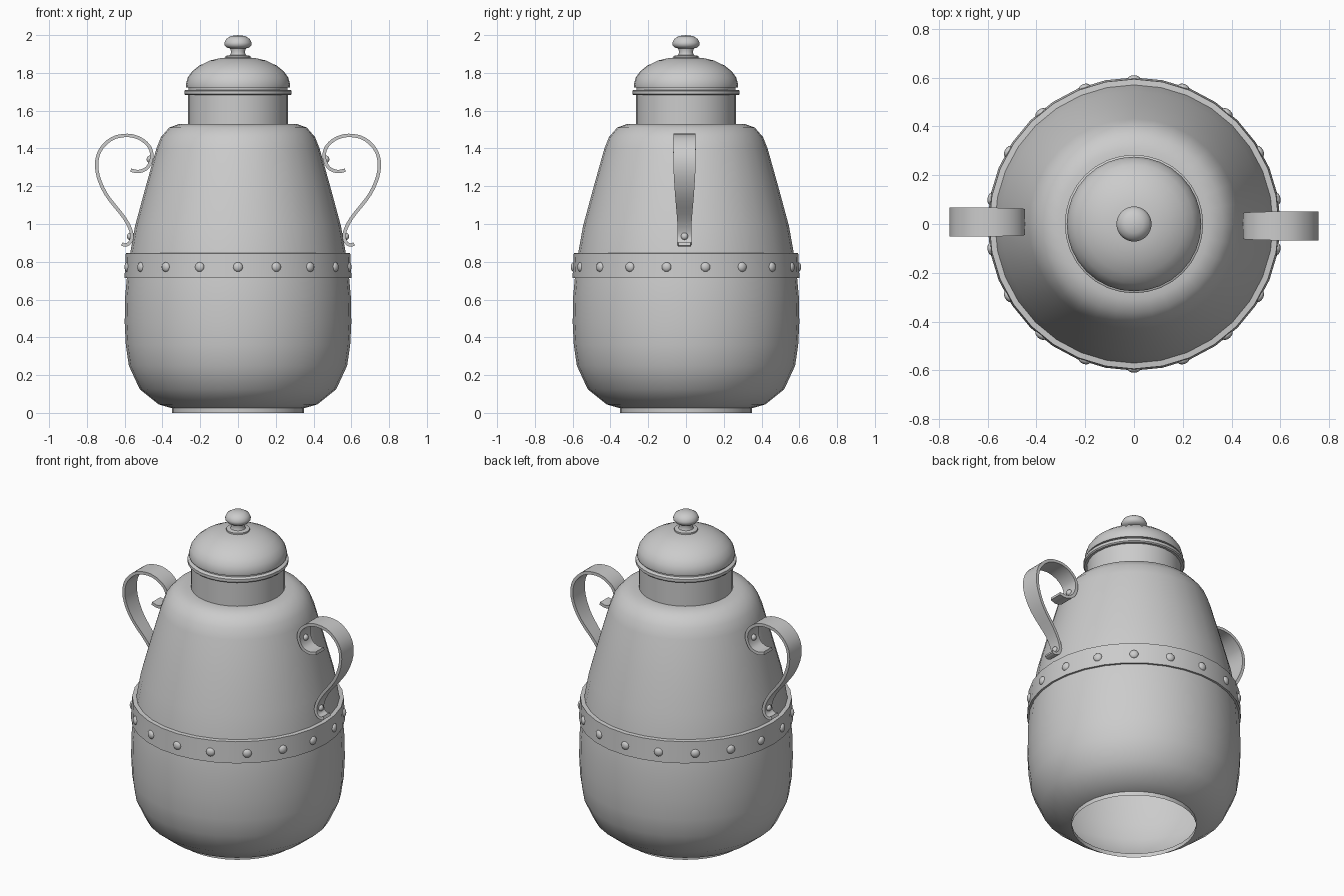
import bpy, bmesh, math
from mathutils import Vector, Matrix

if "Cube" in bpy.data.objects:
    bpy.data.objects.remove(bpy.data.objects["Cube"])

SEGS = 32


def finish(bm, name, angle=40):
    bmesh.ops.recalc_face_normals(bm, faces=bm.faces)
    mesh = bpy.data.meshes.new(name)
    bm.to_mesh(mesh)
    bm.free()
    ob = bpy.data.objects.new(name, mesh)
    bpy.context.collection.objects.link(ob)
    bpy.ops.object.select_all(action='DESELECT')
    bpy.context.view_layer.objects.active = ob
    ob.select_set(True)
    bpy.ops.object.shade_smooth_by_angle(angle=math.radians(angle))
    return ob


def lathe(name, profile, closed=False, angle=40):
    """Spin an (r, z) profile around the z axis."""
    bm = bmesh.new()
    vs = [bm.verts.new((r, 0, z)) for r, z in profile]
    pairs = list(zip(vs, vs[1:])) + ([(vs[-1], vs[0])] if closed else [])
    edges = [bm.edges.new(p) for p in pairs]
    bmesh.ops.spin(bm, geom=vs + edges, cent=(0, 0, 0), axis=(0, 0, 1),
                   angle=math.tau, steps=SEGS, use_duplicate=False)
    bmesh.ops.remove_doubles(bm, verts=bm.verts, dist=1e-4)
    return finish(bm, name, angle)


def smooth_path(pts, steps=4):
    """Catmull-Rom interpolation of (x, z, width) points."""
    p = [Vector(q) for q in pts]
    p = [2 * p[0] - p[1]] + p + [2 * p[-1] - p[-2]]
    out = []
    for a, b, c, d in zip(p, p[1:], p[2:], p[3:]):
        for i in range(steps):
            t = i / steps
            out.append(0.5 * (2 * b + (c - a) * t + (2 * a - 5 * b + 4 * c - d) * t * t
                              + (3 * b - a - 3 * c + d) * t ** 3))
    return out + [p[-2]]


def rivet(bm, loc, radius, depth, outward):
    """Flattened ball whose short axis follows the outward direction."""
    rot = Vector(outward).to_track_quat('Z', 'Y').to_matrix().to_4x4()
    mat = Matrix.Translation(loc) @ rot @ Matrix.Diagonal((radius, radius, depth, 1))
    bmesh.ops.create_uvsphere(bm, u_segments=12, v_segments=8, radius=1, matrix=mat)


# body with open underside and neck
lathe("jar_body", [(.35, 0), (.35, .025), (.42, .045), (.52, .125), (.578, .25), (.594, .36),
                   (.6, .48), (.597, .62), (.588, .72), (.57, .85), (.545, .99), (.488, 1.2),
                   (.432, 1.4), (.408, 1.46), (.365, 1.51), (.31, 1.53), (.264, 1.53),
                   (.264, 1.69)])

# riveted band
lathe("waist_band", [(.575, .714), (.601, .714), (.594, .845), (.56, .848)], closed=True)
bm = bmesh.new()
for i in range(18):
    a = math.tau * i / 18 - math.pi / 2
    d = Vector((math.cos(a), math.sin(a), 0))
    rivet(bm, d * .594 + Vector((0, 0, .772)), .026, .016, d)
finish(bm, "band_rivets")

# lid with rim, dome and knob
lathe("lid_rim", [(.2, 1.682), (.278, 1.682), (.284, 1.688), (.284, 1.705), (.278, 1.71),
                  (.2, 1.71)], closed=True)
lathe("lid_dome", [(.262, 1.705), (.262, 1.722), (.274, 1.722), (.276, 1.74), (.266, 1.775),
                   (.243, 1.808), (.205, 1.838), (.15, 1.865), (.09, 1.879), (0, 1.885)])
lathe("lid_knob", [(.066, 1.875), (.066, 1.89), (.042, 1.894), (.036, 1.91), (.042, 1.93),
                   (.06, 1.934), (.071, 1.946), (.072, 1.96), (.062, 1.98), (.038, 1.995),
                   (0, 2.0)], angle=60)

# scrolled strap handles: path points are x, z, width
PATH = [(.615, .895, .065), (.595, .889, .07), (.57, .905, .072), (.563, .95, .072),
        (.6, 1.03, .078), (.7, 1.16, .1), (.746, 1.28, .115), (.735, 1.38, .119),
        (.67, 1.45, .119), (.585, 1.469, .118), (.515, 1.45, .115), (.467, 1.405, .11),
        (.457, 1.35, .105), (.48, 1.298, .098), (.525, 1.278, .09), (.568, 1.285, .08)]
THICK, Y0 = .018, -.008


def handle(name, turn):
    bm = bmesh.new()
    pts = smooth_path(PATH)
    prev = None
    for i, p in enumerate(pts):
        t = (pts[min(i + 1, len(pts) - 1)] - pts[max(i - 1, 0)]).xy.normalized()
        n = Vector((-t.y, t.x)) * THICK / 2
        w = p.z / 2
        ring = [bm.verts.new((p.x + s * n.x, Y0 + y, p.y + s * n.y))
                for s, y in ((1, -w), (1, w), (-1, w), (-1, -w))]
        if prev:
            for k in range(4):
                m = (k + 1) % 4
                bm.faces.new((prev[k], prev[m], ring[m], ring[k]))
        else:
            bm.faces.new(ring)
        prev = ring
    bm.faces.new(prev)
    # fixing rivets
    rivet(bm, (.574, Y0, .935), .019, .014, (1, 0, .1))
    rivet(bm, (.468, Y0, 1.343), .019, .016, (1, 0, .1))
    bmesh.ops.rotate(bm, verts=bm.verts, cent=(0, 0, 0), matrix=Matrix.Rotation(turn, 3, 'Z'))
    finish(bm, name)


handle("right_handle", 0)
handle("left_handle", math.pi)
